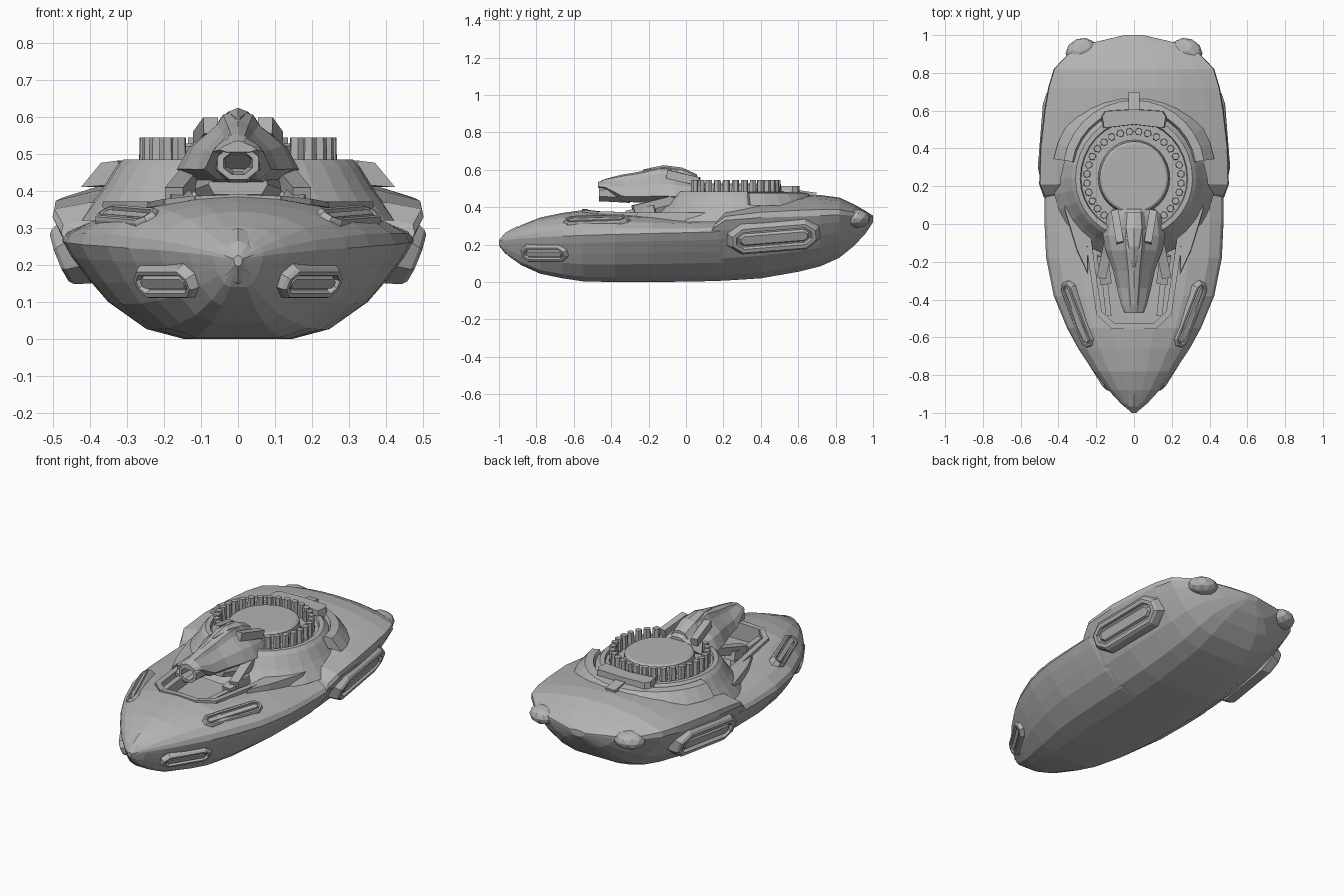
import bpy, bmesh, math
from mathutils import Vector, Matrix

cube = bpy.data.objects.get("Cube")
if cube:
    bpy.data.objects.remove(cube)

grey = bpy.data.materials.new("plain_grey")
grey.use_nodes = True
grey.diffuse_color = (0.45, 0.45, 0.45, 1)
grey.node_tree.nodes["Principled BSDF"].inputs["Base Color"].default_value = (0.45, 0.45, 0.45, 1)


def finish(name, bm):
    bmesh.ops.remove_doubles(bm, verts=bm.verts, dist=0.0005)
    bmesh.ops.recalc_face_normals(bm, faces=bm.faces)
    mesh = bpy.data.meshes.new(name)
    bm.to_mesh(mesh)
    bm.free()
    mesh.materials.append(grey)
    obj = bpy.data.objects.new(name, mesh)
    bpy.context.collection.objects.link(obj)
    return obj


def skin(name, rings, closed=True, caps=True):
    """Bridge a list of equal-length point rings into a solid."""
    bm = bmesh.new()
    rows = [[bm.verts.new(p) for p in ring] for ring in rings]
    n = len(rows[0])
    for a, b in zip(rows, rows[1:]):
        for i in range(n if closed else n - 1):
            j = (i + 1) % n
            bm.faces.new((a[i], a[j], b[j], b[i]))
    if caps:
        bm.faces.new(rows[0])
        bm.faces.new(rows[-1])
    return finish(name, bm)


def mirrored(half):
    """Complete a half outline that starts and ends on the centre line."""
    return half + [(-x, z) for x, z in reversed(half[1:-1])]


def hull_ring(station, upper, skew=0):
    y, w, zw, low, top = station
    half = [(x * w, low + f * (zw - low)) for x, f in LOWER]
    half += [(x * w, zw + f * (top - zw)) for x, f in upper]
    return [(x, y + skew * (z - 0.2), z) for x, z in mirrored(half)]


def simple_loft(name, stations, half):
    return skin(name, [[(x * w, y, low + f * (top - low)) for x, f in mirrored(half)]
                       for y, w, low, top in stations])


def prism(name, outline, low, top, taper=1.0):
    cx = sum(p[0] for p in outline) / len(outline)
    cy = sum(p[1] for p in outline) / len(outline)
    upper = [(cx + (x - cx) * taper, cy + (y - cy) * taper, top) for x, y in outline]
    return skin(name, [[(x, y, low) for x, y in outline], upper])


def beam(name, start, end, width, height):
    start, end = Vector(start), Vector(end)
    along = (end - start).normalized()
    side = along.cross(Vector((0, 0, 1))).normalized() * width / 2
    up = side.cross(along).normalized() * height / 2
    return skin(name, [[p + side + up, p - side + up, p - side - up, p + side - up]
                       for p in (start - along * width / 4, end + along * width / 4)])


def lathe(name, profile, centre_y, steps, start=0, sweep=math.tau, stretch=1.0):
    full = sweep > 6
    rings = []
    for k in range(steps if full else steps + 1):
        a = start + sweep * k / steps
        back = stretch if math.sin(a) > 0 else 1
        rings.append([(r * math.cos(a), centre_y + r * math.sin(a) * back, z) for r, z in profile])
    if full:
        rings.append(rings[0])
    return skin(name, rings, closed=not full, caps=not full)


def pod(name, centre, along, normal, length, width, rise):
    """Long eight-sided rim with a recessed groove and a raised middle."""
    u = Vector(along).normalized()
    n = Vector(normal)
    n = (n - u * n.dot(u)).normalized()
    v = n.cross(u)
    rings = []
    for inset, h in ((-0.2, -1.5), (0, 0.5), (0.15, 1), (0.4, 1), (0.48, 0.2), (0.58, 0.2), (0.7, 0.8)):
        w, l = width * (1 - inset), length - width * inset
        shape = ((l, w * 0.4), (l - w * 0.8, w), (w * 0.8 - l, w), (-l, w * 0.4))
        shape += tuple((-a, -b) for a, b in shape)
        rings.append([Vector(centre) + u * a + v * b + n * rise * h for a, b in shape])
    return skin(name, rings)


def flip(p, s):
    return (p[0] * s,) + tuple(p[1:])


SIDES = (("left", 1), ("right", -1))
LOWER = [(0, 0), (.32, 0), (.53, .1), (.74, .37), (.85, .6), (.95, .84)]
DECK = [(1, 0), (.97, .25), (.85, .55), (.62, .8), (.3, .95), (0, 1)]
SHELL = [(1, 0), (.99, .3), (.8, .55), (.55, .8), (.28, .95), (0, 1)]

# Front hull: y, half width, height of widest line, bottom, top
front = [(-1, .01, .215, .2, .225), (-.95, .07, .225, .14, .265), (-.88, .135, .232, .09, .305),
         (-.78, .215, .24, .045, .345), (-.66, .295, .245, .02, .37), (-.55, .355, .25, .004, .385),
         (-.38, .425, .255, 0, .378), (-.18, .465, .26, 0, .365), (.03, .475, .265, .003, .35),
         (.18, .475, .27, .006, .35), (.5, .4, .27, .05, .35)]
hull = skin("front_hull", [hull_ring(s, DECK) for s in front])

# Rear shell overlapping the hull with a slanted leading edge
rear = [(.1, .478, .285, .004, .365), (.21, .502, .33, .008, .4), (.4, .498, .345, .02, .44),
        (.6, .475, .35, .055, .462), (.72, .455, .355, .085, .465), (.82, .425, .36, .13, .452),
        (.9, .35, .355, .195, .415), (.96, .22, .35, .26, .38), (1, .05, .345, .32, .355)]
skin("rear_shell", [hull_ring(s, SHELL, 0.5 if i == 0 else 0) for i, s in enumerate(rear)])

# Sunken gun well
well = mirrored([(0, -.53), (.11, -.53), (.17, -.47), (.21, -.2), (.24, .05), (0, .05)])
cutter = prism("well_cutter", well, 0.29, 0.6)
cutter.hide_render = True
cutter.hide_viewport = True
cut = hull.modifiers.new("gun_well", 'BOOLEAN')
cut.operation = 'DIFFERENCE'
cut.solver = 'EXACT'
cut.object = cutter

# Parts repeated on both sides
lip = [(0, -.54, .378), (.11, -.54, .374), (.185, -.47, .366), (.225, -.2, .358), (.26, .05, .36)]
for side, s in SIDES:
    for i, (a, b) in enumerate(zip(lip, lip[1:])):
        beam(f"{side}_well_lip_{i}", flip(a, s), flip(b, s), 0.03, 0.025)
    prism(f"{side}_shoulder_plate",
          [(s * x, y) for x, y in ((.24, -.28), (.3, -.15), (.37, .08), (.37, .25), (.25, .2))],
          0.32, 0.372, 0.93)
    pod(f"{side}_rear_pod", (s * .45, .47, .24), (s * -.08, 1, .08), (s * .9, .07, -.36), .235, .08, .022)
    pod(f"{side}_bow_pod", (s * .192, -.755, .155), (s * .53, .85, 0), (s * .75, -.47, -.42), .14, .045, .02)
    pod(f"{side}_deck_pod", (s * .3, -.48, .33), (s * .36, .93, .03), (s * .5, -.15, .85), .18, .037, .014)
    # Gun arms and braces
    beam(f"{side}_gun_arm", (s * .12, -.03, .45), (s * .17, -.27, .39), 0.05, 0.045)
    beam(f"{side}_arm_foot", (s * .165, -.18, .385), (s * .15, -.3, .36), 0.06, 0.05)
    beam(f"{side}_well_rail", (s * .165, -.2, .335), (s * .135, -.48, .335), 0.03, 0.06)
    beam(f"{side}_head_fin", (s * .1, .06, .54), (s * .075, -.09, .575), 0.04, 0.045)
    # Stern bumps
    bm = bmesh.new()
    bmesh.ops.create_icosphere(bm, subdivisions=2, radius=1, matrix=Matrix.Translation((s * .28, .915, .34))
                               @ Matrix.Rotation(-s * 0.4, 4, 'Z') @ Matrix.Diagonal((.085, .068, .05, 1)))
    finish(f"{side}_stern_bump", bm)

# Bow cap
simple_loft("bow_cap", [(-1, .012, .195, .225), (-.965, .05, .15, .265), (-.9, .075, .13, .3)],
            [(0, 0), (.7, .2), (1, .7), (.5, .92), (0, 1)])

# Turret mount, rear collar and toothed ring
lathe("turret_mount", [(.43, .32), (.37, .4), (.33, .465), (.31, .485), (.285, .485), (.28, .47),
                       (.19, .47), (.182, .52), (.17, .528), (0, .528)], 0.24, 32, stretch=1.08)
lathe("rear_collar", [(.3, .42), (.33, .482), (.375, .476), (.43, .41)], 0.28, 14,
      0.15, math.pi - 0.3, 1.0)
for k in range(32):
    a = math.tau * (k + 0.5) / 32
    if math.sin(a) > -0.88:
        bm = bmesh.new()
        bmesh.ops.create_cone(bm, cap_ends=True, segments=6, radius1=.021, radius2=.019, depth=.08,
                              matrix=Matrix.Translation((.25 * math.cos(a), .24 + .25 * math.sin(a), .505))
                              @ Matrix.Rotation(a, 4, 'Z'))
        finish(f"ring_tooth_{k}", bm)
prism("rear_block", mirrored([(0, .525), (.17, .505), (.18, .57), (.16, .6), (0, .61)]), 0.43, 0.515, 0.93)
beam("collar_tab", (0, .61, .47), (0, .68, .46), 0.06, 0.04)

# Gun head, neck and barrel
HEAD = [(0, 0), (.6, 0), (1, .2), (.8, .52), (.38, .8), (.27, .94), (0, 1)]
simple_loft("gun_head", [(.08, .11, .48, .545), (.04, .15, .43, .575), (-.06, .165, .42, .612),
                         (-.14, .15, .42, .618), (-.25, .11, .425, .59), (-.34, .09, .43, .575),
                         (-.43, .068, .495, .552), (-.47, .05, .505, .535)], HEAD)
simple_loft("head_crest", [(.06, .06, .53, .575), (-.02, .07, .55, .612), (-.12, .045, .57, .625),
                           (-.23, .008, .58, .602)], [(0, 0), (1, 0), (.6, .8), (0, 1)])
simple_loft("gun_neck", [(.1, .12, .34, .47), (-.12, .12, .36, .47), (-.24, .08, .39, .46)],
            [(0, 0), (.8, 0), (1, .4), (.8, 1), (0, 1)])

# Hollow eight-sided muzzle
muzzle = []
for r, y in ((.07, -.3), (.062, -.4), (.06, -.465), (.042, -.465), (.036, -.4), (.03, -.38)):
    muzzle.append([(r * math.cos(a), y, .475 + r * .8 * math.sin(a))
                   for a in (math.tau * (i + 0.5) / 8 for i in range(8))])
skin("gun_muzzle", muzzle)
